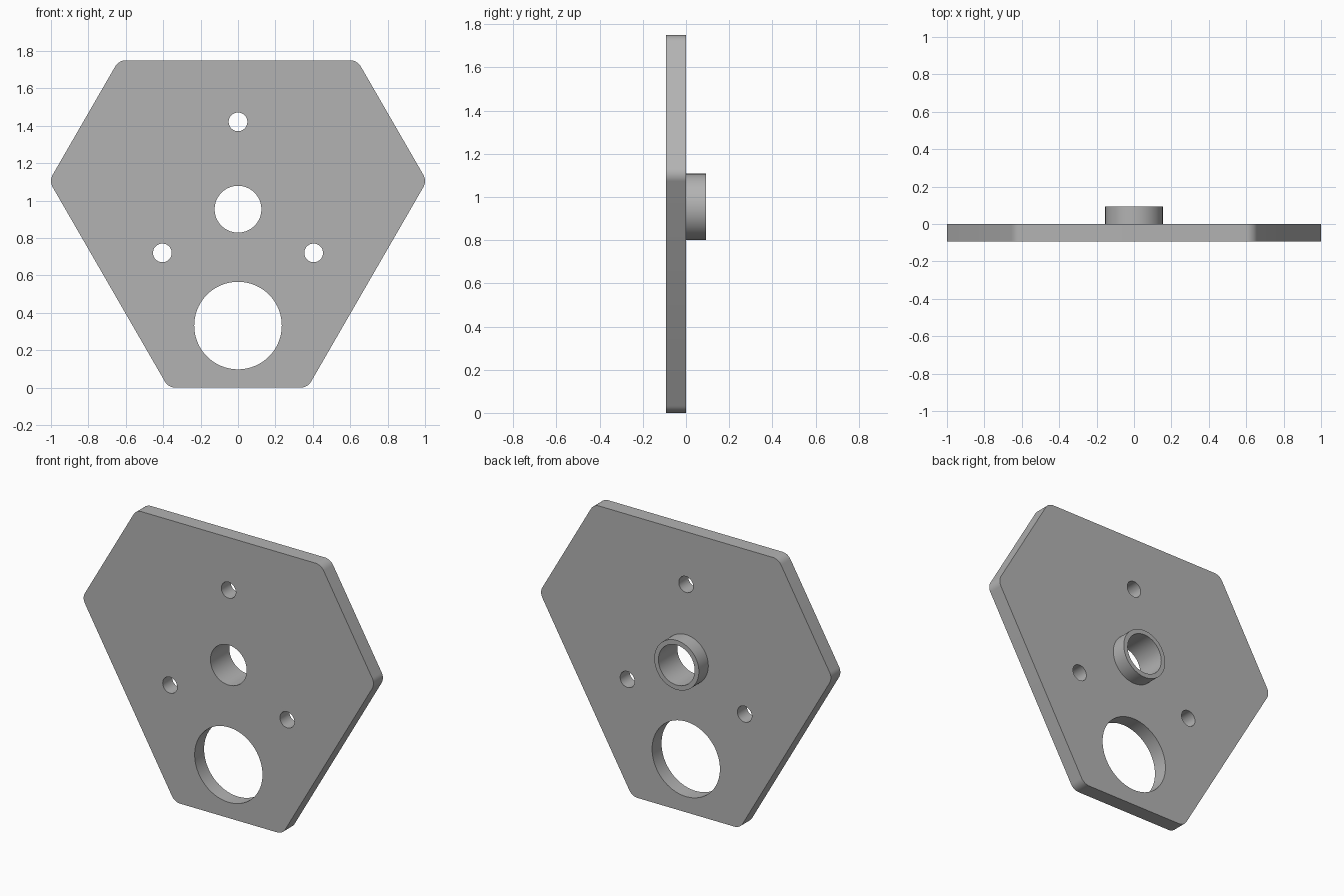
import bpy, bmesh, math
from mathutils import Matrix, Vector

cube = bpy.data.objects.get("Cube")
if cube:
    bpy.data.objects.remove(cube, do_unlink=True)

THICK = 0.093
CENTRE_Z = 0.954

# Plain grey material
grey = bpy.data.materials.new("plain grey")
grey.use_nodes = True
colour = (0.45, 0.45, 0.45, 1)
grey.diffuse_color = colour
grey.node_tree.nodes["Principled BSDF"].inputs["Base Color"].default_value = colour


def circle(x, z, radius, count=72):
    steps = [math.tau * i / count for i in range(count)]
    return [(x + radius * math.cos(a), z + radius * math.sin(a)) for a in steps]


def rounded(corners, radius, steps=8):
    """Round each corner of a convex counter-clockwise outline."""
    points = []
    for i, corner in enumerate(corners):
        p = Vector(corner)
        before = (Vector(corners[i - 1]) - p).normalized()
        after = (Vector(corners[(i + 1) % len(corners)]) - p).normalized()
        half = before.angle(after) / 2
        centre = p + (before + after).normalized() * radius / math.sin(half)
        start = p + before * radius / math.tan(half) - centre
        sweep = math.pi - 2 * half
        for k in range(steps + 1):
            spoke = Matrix.Rotation(sweep * k / steps, 2) @ start
            points.append(tuple(centre + spoke))
    return points


def extruded(name, loops, y_mid):
    """Fill an outline with holes, thicken it and stand it upright."""
    curve = bpy.data.curves.new(name, "CURVE")
    curve.dimensions = "2D"
    curve.fill_mode = "BOTH"
    curve.extrude = THICK / 2
    for loop in loops:
        spline = curve.splines.new("POLY")
        spline.points.add(len(loop) - 1)
        for point, (x, z) in zip(spline.points, loop):
            point.co = (x, z, 0, 1)
        spline.use_cyclic_u = True
    obj = bpy.data.objects.new(name, curve)
    bpy.context.collection.objects.link(obj)
    bpy.ops.object.select_all(action="DESELECT")
    obj.select_set(True)
    bpy.context.view_layer.objects.active = obj
    bpy.ops.object.convert(target="MESH")
    obj = bpy.context.object
    obj.name = name
    mesh = obj.data
    bm = bmesh.new()
    bm.from_mesh(mesh)
    bmesh.ops.remove_doubles(bm, verts=bm.verts, dist=0.0001)
    bmesh.ops.transform(bm, verts=bm.verts, matrix=Matrix.Translation((0, y_mid, 0))
                        @ Matrix.Rotation(math.pi / 2, 4, "X"))
    bmesh.ops.recalc_face_normals(bm, faces=bm.faces)
    bm.to_mesh(mesh)
    bm.free()
    mesh.materials.clear()
    mesh.materials.append(grey)
    bpy.ops.object.shade_smooth_by_angle(angle=math.radians(30))
    return obj


# Six-sided plate with sixty-degree flanks
TOP, SIDE_X, SIDE_Z = 1.75, 1.01, 1.105
slope = math.tan(math.radians(60))
low_x = SIDE_X - SIDE_Z / slope
top_x = SIDE_X - (TOP - SIDE_Z) / slope
outline = rounded([(-low_x, 0), (low_x, 0), (SIDE_X, SIDE_Z), (top_x, TOP),
                   (-top_x, TOP), (-SIDE_X, SIDE_Z)], 0.065)

# Centre bore, large lower opening and three bolt holes around the bore
bore = circle(0, CENTRE_Z, 0.125)
holes = [bore, circle(0, 0.332, 0.234, 96)]
for degrees in (90, 210, 330):
    a = math.radians(degrees)
    holes.append(circle(0.467 * math.cos(a), CENTRE_Z + 0.467 * math.sin(a), 0.05, 48))
extruded("plate", [outline] + holes, -THICK / 2)

# Raised collar behind the bore
extruded("collar", [circle(0, CENTRE_Z, 0.154), bore], THICK / 2)
